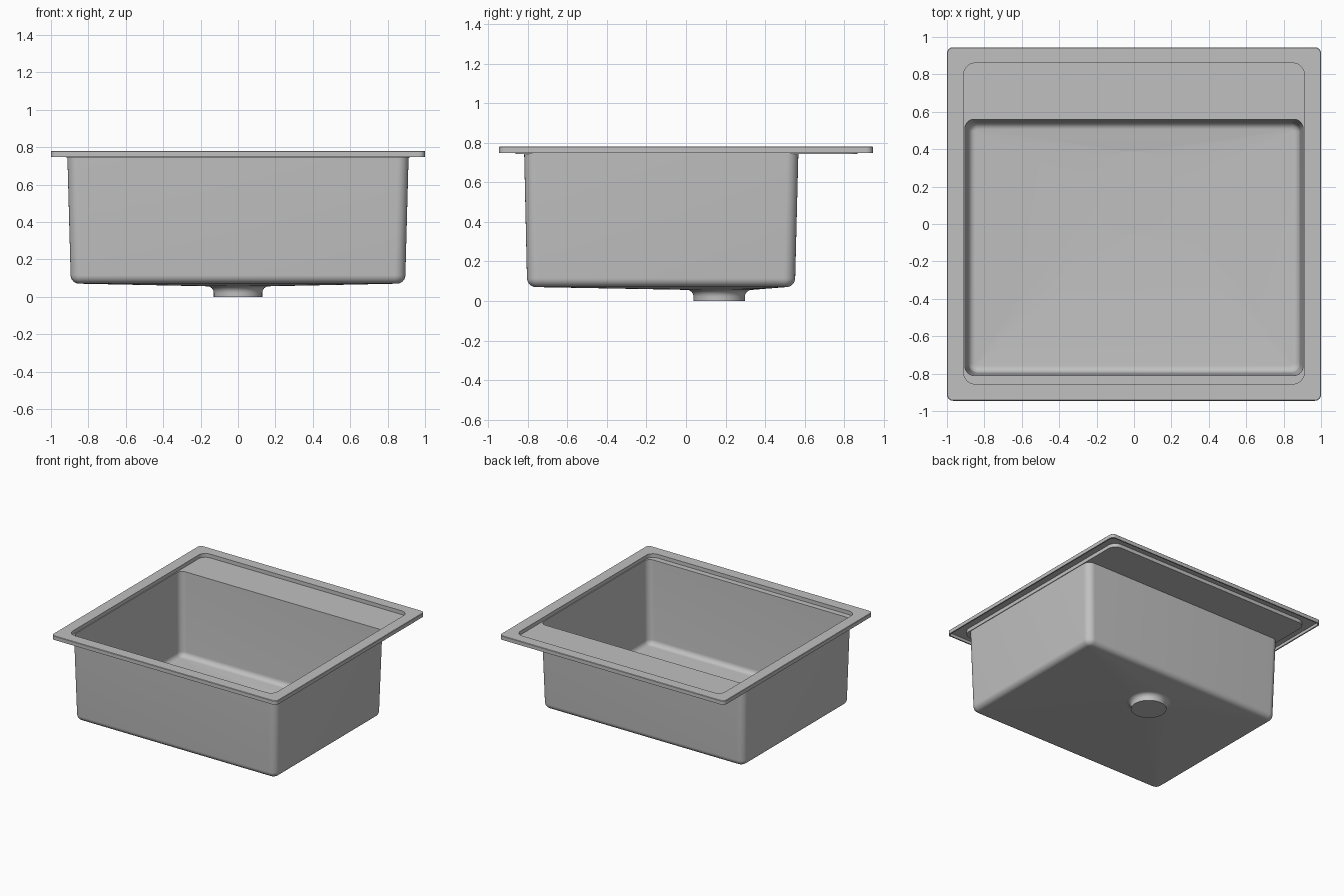
import bpy, bmesh, math

if "Cube" in bpy.data.objects:
    bpy.data.objects.remove(bpy.data.objects["Cube"])

SEG = 11                       # segments per rounded corner
DX, DY = 0.0, 0.168            # drain centre


def rect(x, y0, y1, r, z):
    """Rounded rectangle loop, symmetric in x."""
    pts = []
    corners = [(x - r, y1 - r), (-x + r, y1 - r), (-x + r, y0 + r), (x - r, y0 + r)]
    for c, (cx, cy) in enumerate(corners):
        for i in range(SEG + 1):
            a = math.pi / 2 * (c + i / SEG)
            pts.append((cx + r * math.cos(a), cy + r * math.sin(a), z))
    return pts


def circle(r, z):
    """Circle round the drain with as many points as a rounded rectangle."""
    n = 4 * (SEG + 1)
    return [(DX + r * math.cos(2 * math.pi * (i + 0.5) / n),
             DY + r * math.sin(2 * math.pi * (i + 0.5) / n), z) for i in range(n)]


def bowl(t, z_top, z_bot, fillet):
    """Tapered bowl wall with a rounded foot, from top to floor; t is the outward offset."""
    def ring(f, inset, z):
        x = 0.904 - 0.017 * f + t - inset
        return rect(x, -0.810 + 0.014 * f - t + inset, 0.560 - 0.016 * f + t - inset,
                    max(0.05 + t - inset, 0.006), z)
    loops = [ring(0, 0, z_top)]
    for i in range(9):
        a = math.pi / 2 * i / 8
        loops.append(ring(1, fillet * (1 - math.cos(a)), z_bot + fillet * (1 - math.sin(a))))
    return loops


def loft(name, loops, mat):
    """Skin a list of equal loops and cap both ends."""
    bm = bmesh.new()
    rings = [[bm.verts.new(p) for p in loop] for loop in loops]
    n = len(rings[0])
    for a, b in zip(rings, rings[1:]):
        for i in range(n):
            j = (i + 1) % n
            bm.faces.new((a[i], a[j], b[j], b[i]))
    bm.faces.new(rings[0])
    bm.faces.new(rings[-1])
    bmesh.ops.recalc_face_normals(bm, faces=bm.faces)
    me = bpy.data.meshes.new(name)
    bm.to_mesh(me)
    bm.free()
    me.materials.append(mat)
    ob = bpy.data.objects.new(name, me)
    bpy.context.collection.objects.link(ob)
    bpy.context.view_layer.objects.active = ob
    ob.select_set(True)
    bpy.ops.object.shade_smooth_by_angle(angle=math.radians(35))
    ob.select_set(False)
    return ob


grey = bpy.data.materials.new("satin grey")
grey.diffuse_color = (0.53, 0.53, 0.53, 1)
grey.use_nodes = True
grey.node_tree.nodes["Principled BSDF"].inputs["Base Color"].default_value = grey.diffuse_color

# Drain seat and inside of the bowl, from the drain outward and up
loops = [circle(0.221, 0.061), circle(0.221, 0.067)]
loops += reversed(bowl(0, 0.750, 0.079, 0.04))
# Recessed ledge and flat rim
loops += [rect(0.910, -0.855, 0.860, 0.06, 0.750),
          rect(0.910, -0.855, 0.860, 0.06, 0.780),
          rect(0.997, -0.942, 0.942, 0.03, 0.780),
          rect(1.000, -0.945, 0.945, 0.033, 0.777),
          rect(1.000, -0.945, 0.945, 0.033, 0.748)]
# Hollow underside of the rim and ledge
loops += [rect(0.990, -0.935, 0.935, 0.025, 0.748),
          rect(0.990, -0.935, 0.935, 0.025, 0.771),
          rect(0.917, -0.862, 0.867, 0.067, 0.771),
          rect(0.917, -0.862, 0.867, 0.067, 0.742)]
# Outside of the bowl, flared drain neck and outlet
loops += bowl(0.008, 0.742, 0.070, 0.046)
for i in range(7):
    a = math.pi / 2 * i / 6
    loops.append(circle(0.165 - 0.035 * math.sin(a), 0.021 + 0.035 * math.cos(a)))
loops.append(circle(0.130, 0.0))
loft("sink_basin", loops, grey)

# Flush round drain cover
loft("drain_cover", [circle(0.217, 0.0605), circle(0.217, 0.067)], grey)
